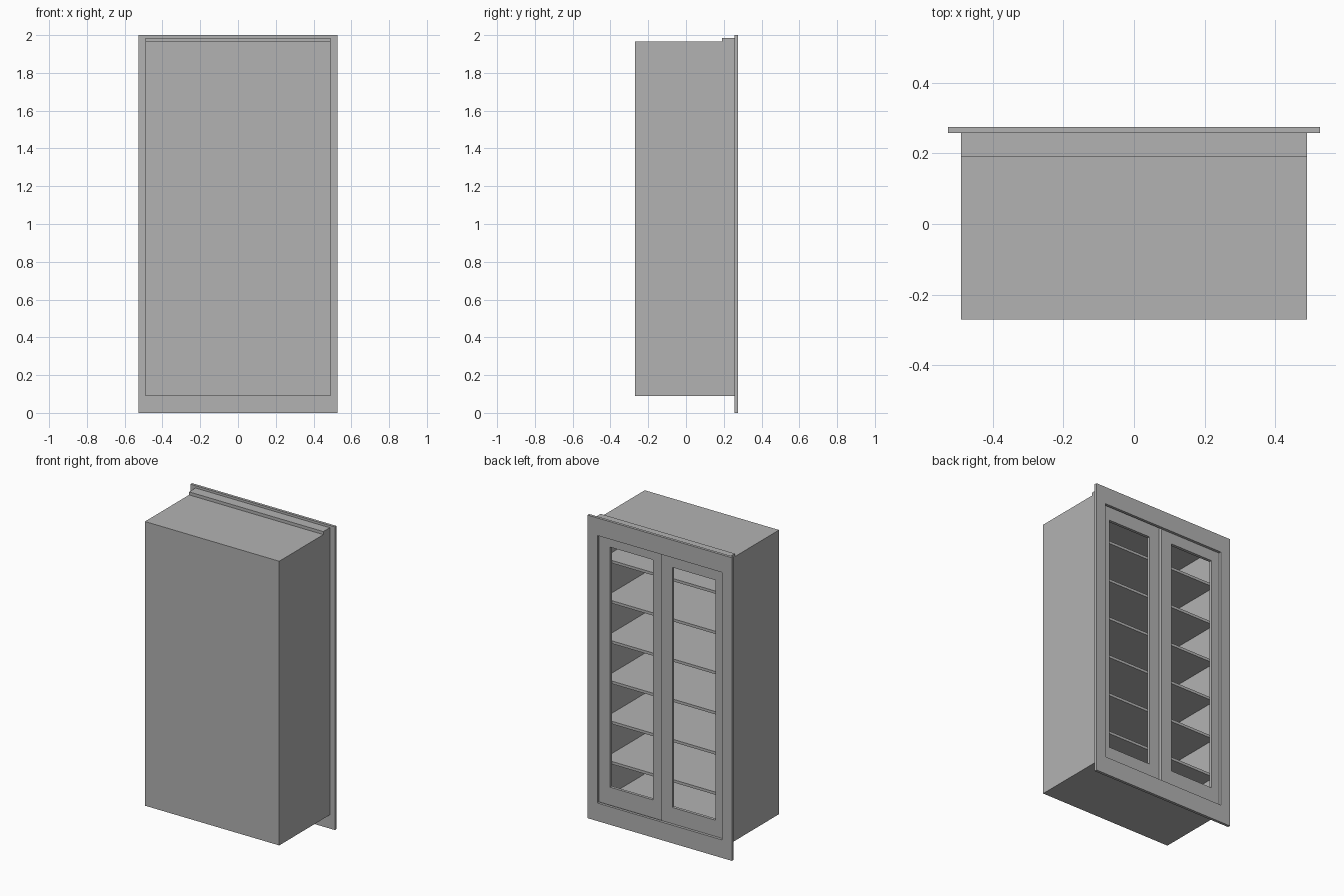
import bpy
import bmesh
from mathutils import Matrix, Vector

cube = bpy.data.objects.get("Cube")
if cube:
    bpy.data.objects.remove(cube, do_unlink=True)

gray = bpy.data.materials.new("plain gray")
gray.use_nodes = True
color = (0.448, 0.448, 0.448, 1)
gray.diffuse_color = color
gray.node_tree.nodes["Principled BSDF"].inputs["Base Color"].default_value = color


def build(name, boxes):
    """One object made of boxes, each given as x, y and z ranges."""
    bm = bmesh.new()
    for ranges in boxes:
        low, high = (Vector(c) for c in zip(*ranges))
        place = Matrix.Translation((low + high) / 2) @ Matrix.Diagonal((*(high - low), 1))
        bmesh.ops.create_cube(bm, size=1, matrix=place)
    mesh = bpy.data.meshes.new(name)
    bm.to_mesh(mesh)
    bm.free()
    mesh.materials.append(gray)
    obj = bpy.data.objects.new(name, mesh)
    bpy.context.collection.objects.link(obj)
    return obj


def ring(name, outer_x, outer_z, inner_x, inner_z, y):
    """Rectangular frame: two full-height stiles and two rails between them."""
    build(name, [
        ((outer_x[0], inner_x[0]), y, outer_z),
        ((inner_x[1], outer_x[1]), y, outer_z),
        (inner_x, y, (outer_z[0], inner_z[0])),
        (inner_x, y, (inner_z[1], outer_z[1])),
    ])


board = 0.018
half = 0.49
inside = (board - half, half - board)
back, shelf_edge, mouth, face = -0.27, 0.19, 0.257, 0.275
bottom, top = 0.09, 1.965

# Carcass panels
build("left_side", [((half - board, half), (back, mouth), (bottom, top))])
build("right_side", [((-half, board - half), (back, mouth), (bottom, top))])
build("base_panel", [(inside, (back, mouth), (bottom, bottom + board))])
build("top_panel", [(inside, (back, shelf_edge), (top - board, top))])
build("rear_panel", [(inside, (back, back + board), (bottom + board, top - board))])

# Raised header holding the sliding door track
build("door_header", [((-half, half), (shelf_edge, mouth), (top - board, 1.985))])

# Evenly spaced shelves
bays = 7
pitch = (top - bottom - board) / bays
for i in range(1, bays):
    z = bottom + i * pitch
    build(f"shelf_{i}", [(inside, (back + board, shelf_edge), (z, z + board))])

# Surround and the two overlapping sliding doors
ring("surround", (-0.527, 0.527), (0, 2), (-0.455, 0.455), (0.119, 1.884), (mouth, face))
door_z = (bottom + board, top - board)
window_z = (0.226, 1.81)
ring("outer_door", (inside[0], 0), door_z, (-0.395, -0.08), window_z, (mouth - 0.02, mouth))
ring("inner_door", (-0.01, inside[1]), door_z, (0.075, 0.39), window_z, (mouth - 0.04, mouth - 0.021))
